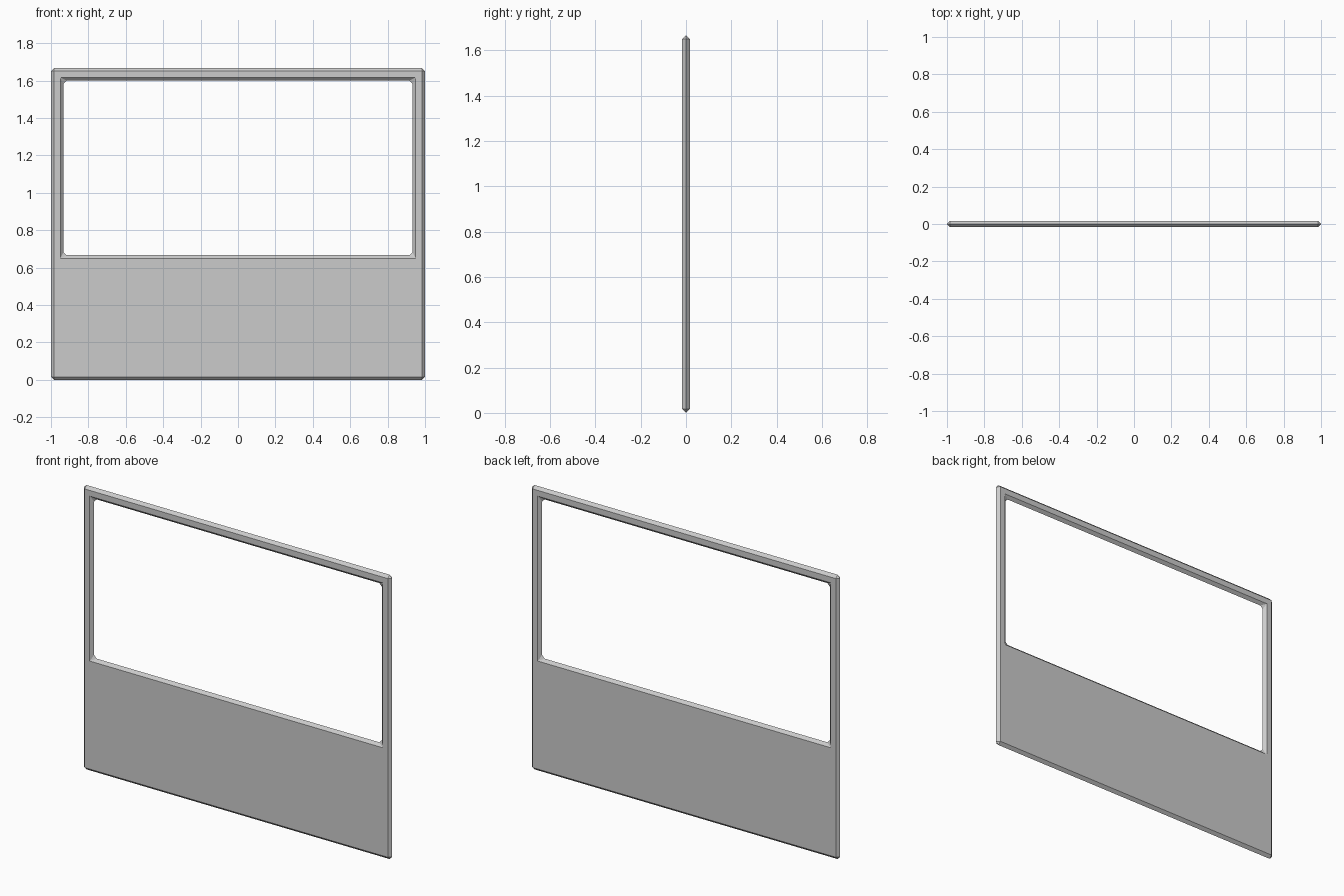
import bpy
import bmesh

if "Cube" in bpy.data.objects:
    bpy.data.objects.remove(bpy.data.objects["Cube"])

HALF = 0.0167   # half thickness, also the chamfer size
bm = bmesh.new()


def face_loop(x, z0, z1, y):
    return [bm.verts.new((a, y, b)) for a, b in ((-x, z0), (x, z0), (x, z1), (-x, z1))]


def ridge_loop(x, z0, z1):
    # mid-plane rectangle with clipped corners, two verts per corner
    c = HALF
    pts = ((-x, z0 + c), (-x + c, z0), (x - c, z0), (x, z0 + c),
           (x, z1 - c), (x - c, z1), (-x + c, z1), (-x, z1 - c))
    return [bm.verts.new((a, 0, b)) for a, b in pts]


# Ridges of the outer rim and of the window opening
outer_ridge = ridge_loop(1.0, 0.0, 1.667)
hole_ridge = ridge_loop(0.9333, 0.6667, 1.6)

for y in (-HALF, HALF):
    outer = face_loop(1.0 - HALF, HALF, 1.667 - HALF, y)
    hole = face_loop(0.9333 + HALF, 0.6667 - HALF, 1.6 + HALF, y)
    for i in range(4):
        j = (i + 1) % 4
        # flat panel face around the window
        bm.faces.new((outer[i], outer[j], hole[j], hole[i]))
        # chamfers and corner triangles
        for loop, ridge in ((outer, outer_ridge), (hole, hole_ridge)):
            bm.faces.new((loop[i], loop[j], ridge[2 * j], ridge[2 * i + 1]))
            bm.faces.new((loop[i], ridge[2 * i], ridge[2 * i + 1]))

bmesh.ops.recalc_face_normals(bm, faces=bm.faces[:])
mesh = bpy.data.meshes.new("window_wall_panel")
bm.to_mesh(mesh)
bm.free()
panel = bpy.data.objects.new("window_wall_panel", mesh)
bpy.context.collection.objects.link(panel)
